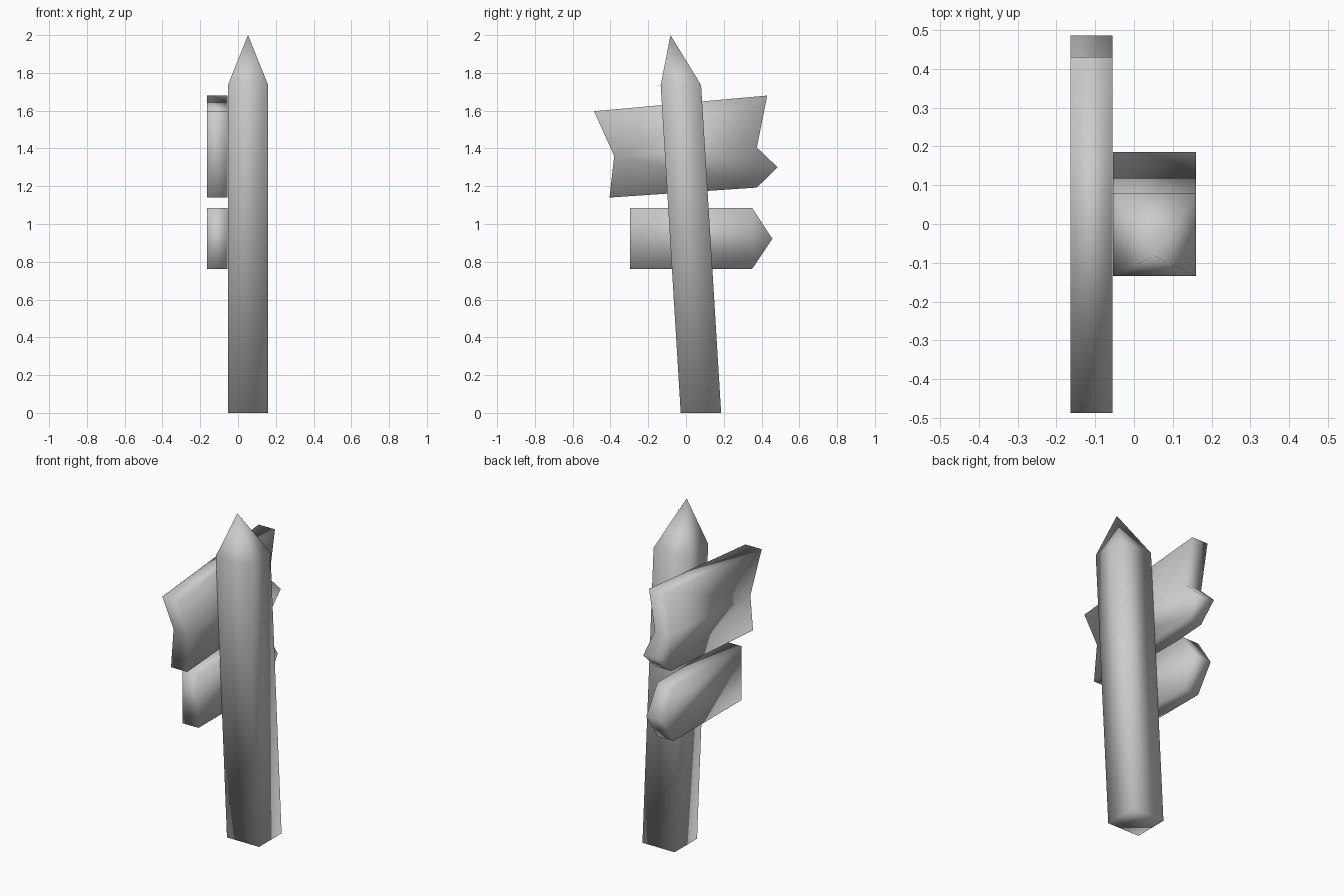
import bpy, bmesh

if "Cube" in bpy.data.objects:
    bpy.data.objects.remove(bpy.data.objects["Cube"])


def finish(name, bm):
    bmesh.ops.recalc_face_normals(bm, faces=bm.faces)
    for f in bm.faces:
        f.smooth = True
    mesh = bpy.data.meshes.new(name)
    bm.to_mesh(mesh)
    bm.free()
    obj = bpy.data.objects.new(name, mesh)
    bpy.context.collection.objects.link(obj)
    return obj


def board(name, outline, x0=-0.163, x1=-0.055):
    """Plank cut from a (y, z) outline, extruded along x."""
    bm = bmesh.new()
    face = bm.faces.new([bm.verts.new((x0, y, z)) for y, z in outline])
    ext = bmesh.ops.extrude_face_region(bm, geom=[face], use_keep_orig=True)
    moved = [v for v in ext["geom"] if isinstance(v, bmesh.types.BMVert)]
    bmesh.ops.translate(bm, vec=(x1 - x0, 0, 0), verts=moved)
    return finish(name, bm)


# Leaning square post with pointed top
half = 0.107
bm = bmesh.new()
rings = []
for cy, z in ((0.079, 0.0), (-0.027, 1.735)):
    rings.append([bm.verts.new((0.053 + sx * half, cy + sy * half, z))
                  for sx, sy in ((-1, -1), (1, -1), (1, 1), (-1, 1))])
apex = bm.verts.new((0.053, -0.082, 2.0))
bm.faces.new(rings[0])
for i in range(4):
    j = (i + 1) % 4
    bm.faces.new((rings[0][i], rings[0][j], rings[1][j], rings[1][i]))
    bm.faces.new((rings[1][i], rings[1][j], apex))
finish("post", bm)

# Tilted upper arrow board with notched tail
board("upper_arrow_board", [
    (-0.487, 1.597), (-0.38, 1.36), (-0.405, 1.14), (0.375, 1.193),
    (0.485, 1.30), (0.375, 1.405), (0.43, 1.68)])

# Level lower arrow board
board("lower_arrow_board", [
    (-0.297, 0.762), (0.35, 0.762), (0.457, 0.922),
    (0.35, 1.085), (-0.297, 1.085)])
